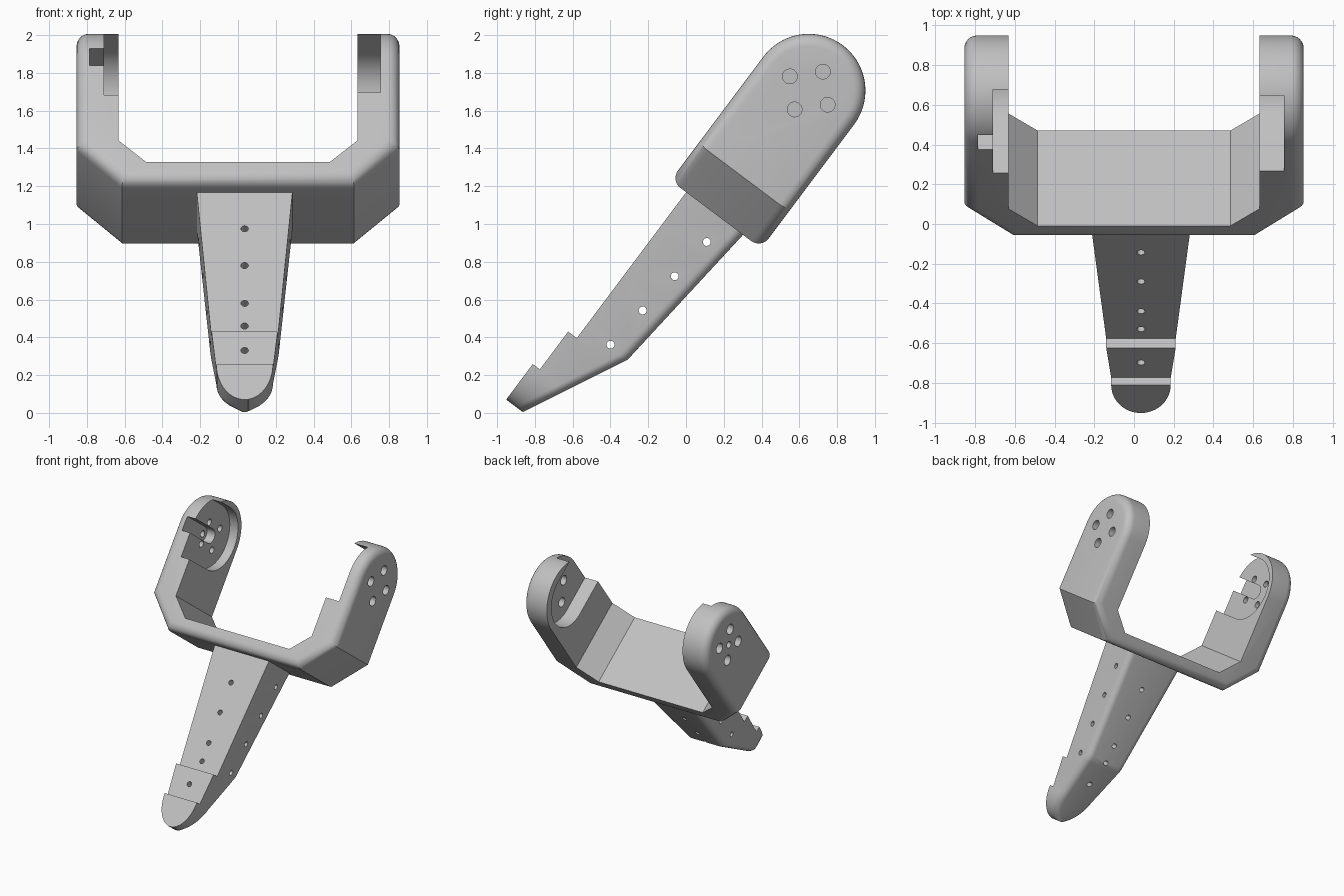
import bpy, bmesh, math
from mathutils import Vector

# Everything is modelled in a frame (x, across, along) that is tilted back
TILT = -math.atan2(0.6, 0.8)
CENTRE = (-0.504, 1.755)      # pivot of the arms: across, along
R_END, ARM_X = 0.30, 0.855
LEG_X = 0.035

if "Cube" in bpy.data.objects:
    bpy.data.objects.remove(bpy.data.objects["Cube"], do_unlink=True)

grey = bpy.data.materials.new("grey_plastic")
colour = (0.53, 0.53, 0.53, 1)
grey.use_nodes = True
grey.diffuse_color = colour
grey.node_tree.nodes["Principled BSDF"].inputs["Base Color"].default_value = colour


def to_object(bm, name):
    bmesh.ops.recalc_face_normals(bm, faces=bm.faces[:])
    mesh = bpy.data.meshes.new(name)
    bm.to_mesh(mesh)
    bm.free()
    mesh.materials.append(grey)
    ob = bpy.data.objects.new(name, mesh)
    ob.rotation_euler.x = TILT
    bpy.context.collection.objects.link(ob)
    return ob


def prism(points, axis, lo, hi):
    """Extrude a 2D outline along x, or along the across axis."""
    def place(p, t):
        return (t, p[0], p[1]) if axis == "x" else (p[0], t, p[1])
    bm = bmesh.new()
    rings = [[bm.verts.new(place(p, t)) for p in points] for t in (lo, hi)]
    n = len(points)
    for ring in rings:
        bm.faces.new(ring)
    for i in range(n):
        j = (i + 1) % n
        bm.faces.new((rings[0][i], rings[0][j], rings[1][j], rings[1][i]))
    bmesh.ops.recalc_face_normals(bm, faces=bm.faces[:])
    return bm


def arc(c, r, start, end, n):
    angles = [math.radians(start + (end - start) * i / n) for i in range(n + 1)]
    return [(c[0] + r * math.cos(a), c[1] + r * math.sin(a)) for a in angles]


def circle(c, r, n=24):
    return arc(c, r, 0, 360, n)[:-1]


def open_slot(r):
    """Round-ended outline that runs out through the front edge."""
    return arc(CENTRE, r, -90, 90, 32) + [(-1.2, CENTRE[1] + r), (-1.2, CENTRE[1] - r)]


def cut(ob, bm):
    cutter = to_object(bm, "cutter")
    cutter.hide_render = True
    mod = ob.modifiers.new("cut", "BOOLEAN")
    mod.operation, mod.solver, mod.object = "DIFFERENCE", "EXACT", cutter
    bpy.context.view_layer.objects.active = ob
    bpy.ops.object.modifier_apply(modifier=mod.name)
    bpy.data.objects.remove(cutter, do_unlink=True)


def finish(ob):
    bpy.ops.object.select_all(action="DESELECT")
    ob.select_set(True)
    bpy.context.view_layer.objects.active = ob
    bpy.ops.object.shade_smooth_by_angle(angle=math.radians(28))


# Yoke: round-topped block, chamfered at the lower corners, outer edges filleted
front, back = CENTRE[0] - R_END, CENTRE[0] + R_END
bottom = 0.935
bm = prism(arc(CENTRE, R_END, 0, 180, 48) + [(front, bottom), (back, bottom)],
           "x", -ARM_X, ARM_X)
for s in (1, -1):
    geom = bm.verts[:] + bm.edges[:] + bm.faces[:]
    res = bmesh.ops.bisect_plane(bm, geom=geom, plane_co=(s * 0.615, 0, bottom),
                                 plane_no=(s * 0.245, 0, -0.24), clear_outer=True)
    rim = [e for e in res["geom_cut"] if isinstance(e, bmesh.types.BMEdge)]
    bmesh.ops.contextual_create(bm, geom=rim)
bmesh.ops.recalc_face_normals(bm, faces=bm.faces[:])
bm.normal_update()
outer = []
for e in bm.edges:
    d = (e.verts[1].co - e.verts[0].co).normalized()
    if len(e.link_faces) == 2 and e.calc_face_angle() > 0.5 and abs(d.y) < 0.99:
        outer.append(e)
        continue
    # short arc edges of the round end run along the across axis too
    if len(e.link_faces) == 2 and e.calc_face_angle() > 0.5 and abs(e.verts[0].co.x) > 0.85 \
            and min(v.co.z for v in e.verts) > 1.5:
        outer.append(e)
bmesh.ops.bevel(bm, geom=outer, offset=0.065, offset_type="OFFSET", segments=6,
                profile=0.5, affect="EDGES", clamp_overlap=True)
yoke = to_object(bm, "yoke")

# Space between the arms
half = [(0.485, 1.056), (0.633, 1.20), (0.633, 2.3)]
cut(yoke, prism(half + [(-x, z) for x, z in reversed(half)], "across", -1.2, 0.3))

# Bearing pockets on the inner faces, and a deeper slot in the right arm
cut(yoke, prism(open_slot(0.238), "x", 0.5, 0.755))
cut(yoke, prism(open_slot(0.255), "x", -0.71, -0.5))
cut(yoke, prism(open_slot(0.058), "x", -0.785, -0.6))

# Screw holes: plain on the left arm, counterbored and diagonal on the right
for i in range(4):
    a = math.radians(90 * i)
    p = (CENTRE[0] + 0.125 * math.cos(a), CENTRE[1] + 0.125 * math.sin(a))
    cut(yoke, prism(circle(p, 0.039), "x", 0.7, 0.95))
    a += math.radians(45)
    p = (CENTRE[0] + 0.125 * math.cos(a), CENTRE[1] + 0.125 * math.sin(a))
    cut(yoke, prism(circle(p, 0.027), "x", -0.95, -0.65))
    cut(yoke, prism(circle(p, 0.042), "x", -0.95, -0.80))
cut(yoke, prism(circle(CENTRE, 0.027), "x", -0.95, -0.65))
finish(yoke)


# Leg: sections lofted along its length, with stepped front and rounded back edges
def half_width(u):
    if u < -0.28:
        return 0.15 * math.sqrt(max(0.015, 1 - ((u + 0.28) / 0.235) ** 2))
    if u < -0.03:
        return 0.15 + 0.1 * (u + 0.28)
    return 0.175 + 0.081 * (u + 0.03)


def front_line(u):
    return -0.70 if u > -0.03 else (-0.757 if u > -0.28 else -0.804)


def back_line(u):
    if u > 0.04:
        return -0.416 + 0.103 * (u - 0.04)
    return -0.416 + 0.5 * (u - 0.04)


def section(u):
    w, f, b = half_width(u), front_line(u), back_line(u)
    r = min(0.05, 0.8 * w)
    corner = arc((w - r, b - r), r, 0, 90, 6)
    pts = [(w, f)] + corner + [(-x, y) for x, y in reversed(corner)] + [(-w, f)]
    return [(x + LEG_X, y, u) for x, y in pts]


stations = [0.95, 0.7, 0.4, 0.12, 0.07, 0.04, 0.01, -0.0299, -0.0301, -0.15, -0.2799, -0.2801]
stations += [-0.28 - 0.235 * math.sin(math.radians(7.5 * i)) for i in range(1, 13)]
bm = bmesh.new()
rings = [[bm.verts.new(p) for p in section(u)] for u in stations]
for a, b in zip(rings, rings[1:]):
    for i in range(len(a)):
        j = (i + 1) % len(a)
        bm.faces.new((a[i], a[j], b[j], b[i]))
bm.faces.new(rings[0])
bm.faces.new(rings[-1])
leg = to_object(bm, "leg")

# Lacing holes: a row through the front and a row through the sides
for u in (0.694, 0.45, 0.20, 0.05, -0.154):
    cut(leg, prism(circle((LEG_X, u), 0.02, 16), "across", -1.0, 0.0))
for i in range(4):
    p = (-0.455 - 0.027 * i, 0.79 - 0.247 * i)
    cut(leg, prism(circle(p, 0.021, 16), "x", -0.5, 0.5))
finish(leg)
